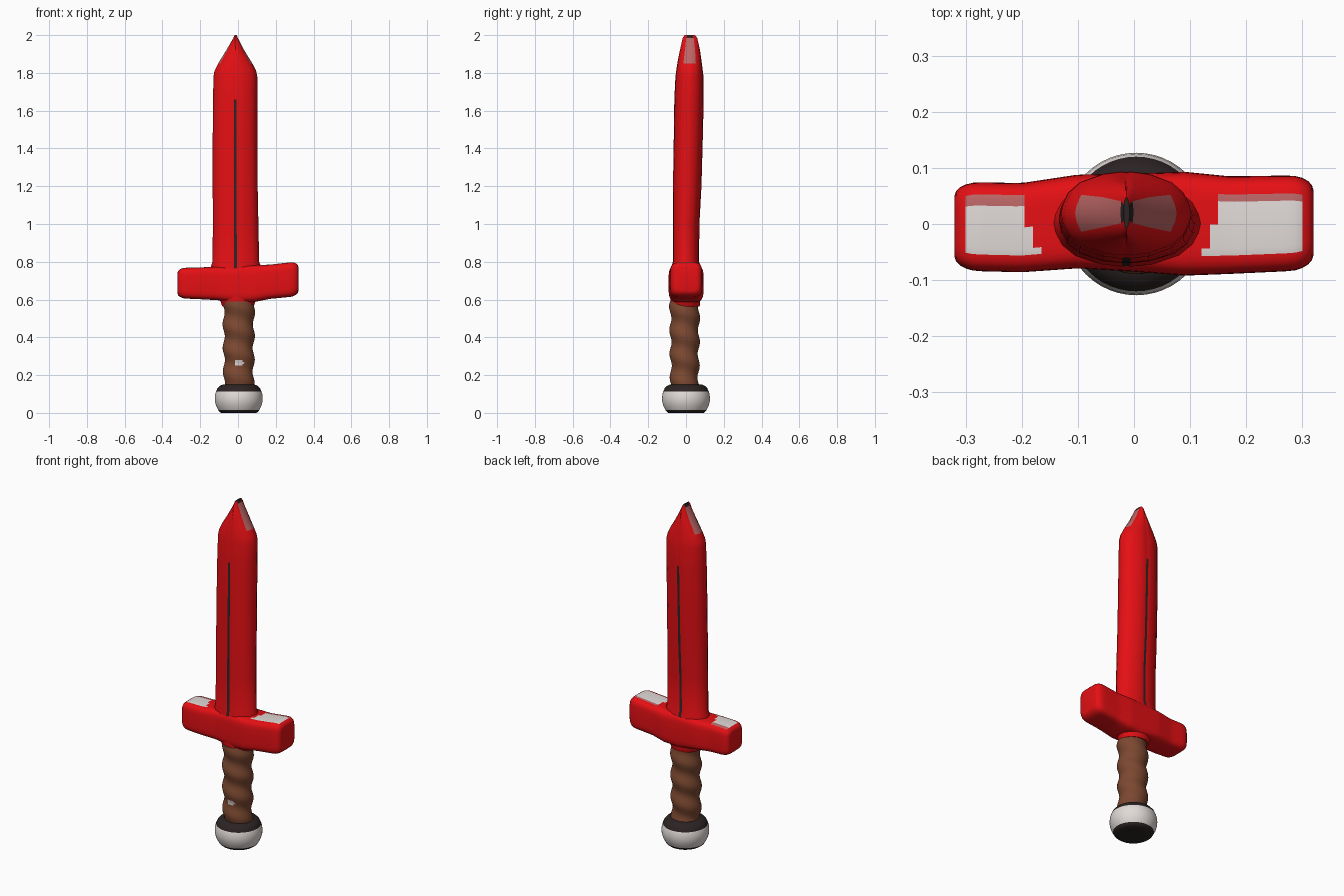
import bpy, bmesh, math
from mathutils import Vector

if "Cube" in bpy.data.objects:
    bpy.data.objects.remove(bpy.data.objects["Cube"])


def mat(name, rgb):
    m = bpy.data.materials.new(name)
    m.diffuse_color = (*rgb, 1)
    m.use_nodes = True
    m.node_tree.nodes["Principled BSDF"].inputs["Base Color"].default_value = m.diffuse_color
    return m


RED = mat("red", (0.78, 0.005, 0.007))
BROWN = mat("brown", (0.2, 0.065, 0.03))
DARK = mat("dark grey", (0.025, 0.017, 0.017))
WHITE = mat("off white", (0.75, 0.7, 0.68))
PINK = mat("worn pink", (0.5, 0.13, 0.13))


def loft(name, rings, mats, rule=lambda c, n: 0, angle=40):
    """Skin a list of closed rings, cap both ends, colour faces by rule."""
    bm = bmesh.new()
    vs = [[bm.verts.new(p) for p in r] for r in rings]
    n = len(rings[0])
    for a, b in zip(vs, vs[1:]):
        for j in range(n):
            k = (j + 1) % n
            bm.faces.new((a[j], a[k], b[k], b[j]))
    bm.faces.new(vs[0])
    bm.faces.new(vs[-1])
    bmesh.ops.recalc_face_normals(bm, faces=bm.faces)
    bm.normal_update()
    for f in bm.faces:
        f.material_index = rule(f.calc_center_median(), f.normal)
    me = bpy.data.meshes.new(name)
    bm.to_mesh(me)
    bm.free()
    for m in mats:
        me.materials.append(m)
    ob = bpy.data.objects.new(name, me)
    bpy.context.collection.objects.link(ob)
    bpy.context.view_layer.objects.active = ob
    ob.select_set(True)
    bpy.ops.object.shade_smooth_by_angle(angle=math.radians(angle))
    ob.select_set(False)
    return ob


def lerp(table, x):
    """Interpolate rows of (x, a, b, ...)."""
    if x <= table[0][0]:
        return table[0][1:]
    for p, q in zip(table, table[1:]):
        if x <= q[0]:
            t = (x - p[0]) / (q[0] - p[0])
            return [u + (v - u) * t for u, v in zip(p[1:], q[1:])]
    return table[-1][1:]


def ellipse(cx, cy, z, rx, ry, n=48, wave=lambda a: 0):
    out = []
    for i in range(n):
        a = math.tau * i / n
        w = wave(a)
        out.append((cx + (rx + w) * math.cos(a), cy + (ry + w) * math.sin(a), z))
    return out


# Blade: lens section with a fuller strip, lofted up to a chisel-shaped tip
QUARTER = [(0, .96), (.06, .985), (.35, .93), (.7, .74), (.88, .5), (.97, .22), (1, 0)]
SECTION = (QUARTER + [(u, -v) for u, v in QUARTER[-2::-1]]
           + [(-u, -v) for u, v in QUARTER[1:]] + [(-u, v) for u, v in QUARTER[-2:0:-1]])
BLADE = [  # z, x min, x max, y min, y max
    (.70, -.145, .125, -.078, .082), (.775, -.143, .122, -.077, .08),
    (.80, -.135, .112, -.071, .07), (1.0, -.133, .108, -.071, .072),
    (1.2, -.134, .104, -.07, .083), (1.45, -.134, .102, -.066, .09),
    (1.66, -.132, .102, -.063, .095), (1.78, -.13, .102, -.057, .094),
    (1.81, -.125, .096, -.053, .09), (1.85, -.105, .076, -.047, .085),
    (1.92, -.062, .033, -.033, .075), (1.985, -.024, -.001, -.018, .06),
    (2.0, -.018, -.008, -.008, .048)]


def blade_ring(row):
    z, x0, x1, y0, y1 = row
    cx, cy = -.014, (y0 + y1) / 2
    return [(cx + (u * (x1 - cx) if u > 0 else u * (cx - x0)),
             cy + v * (y1 - y0) / 2, z) for u, v in SECTION]


def blade_rule(c, n):
    x0, x1, y0, y1 = lerp(BLADE, c.z)
    inner = abs(c.y - (y0 + y1) / 2) < .25 * (y1 - y0)
    if c.z > 1.985 and (inner or n.z > .9):
        return 1
    if c.z > 1.85 and inner:
        return 2
    if c.z < 1.66 and abs(c.x + .014) < .006 and abs(n.y) > .7:
        return 1
    return 0


loft("blade", [blade_ring(r) for r in BLADE], [RED, DARK, PINK], blade_rule, 35)

# Crossguard: rounded-box section lofted along x, slightly crooked
GUARD = [  # x, z min, z max, y min, y max
    (-.32, .607, .768, -.083, .075), (-.2, .602, .77, -.086, .073),
    (-.1, .596, .775, -.079, .088), (0, .582, .782, -.085, .09),
    (.09, .588, .782, -.092, .093), (.17, .604, .785, -.089, .085),
    (.32, .618, .802, -.082, .087)]
ends = [0, .003, .01, .02, .033]
stations = ([-.32 + e for e in ends] + [-.27 + .015 * i for i in range(37)]
            + [.32 - e for e in reversed(ends)])


def guard_ring(x, n=40, power=.4):
    z0, z1, y0, y1 = lerp(GUARD, x)
    d = min(1, (.32 - abs(x)) / .045)
    s = .68 + .32 * math.sqrt(max(0, 1 - (1 - d) ** 2))
    ring = []
    for i in range(n):
        a = math.tau * i / n
        c, t = math.cos(a), math.sin(a)
        c = math.copysign(abs(c) ** power, c) if abs(c) > 1e-6 else 0
        t = math.copysign(abs(t) ** power, t) if abs(t) > 1e-6 else 0
        ring.append((x, (y0 + y1) / 2 + c * s * (y1 - y0) / 2,
                     (z0 + z1) / 2 + t * s * (z1 - z0) / 2))
    return ring


def guard_rule(c, n):
    slant = max(0, -c.y) * .8
    inside = -.305 < c.x < -.195 + slant or .155 - slant < c.x < .305
    if n.z > .6 and inside and -.052 < c.y < .053:
        return 2 if c.y > .035 else 1
    return 0


loft("crossguard", [guard_ring(x) for x in stations], [RED, WHITE, PINK], guard_rule)

# Collar under the crossguard
loft("collar", [ellipse(.0, -.003, z, rx, ry) for z, rx, ry in
                [(.562, .082, .072), (.57, .086, .076), (.59, .092, .078), (.63, .12, .08)]], [RED])

# Grip: wrapped handle with a shallow spiral wave
rings = []
for i in range(47):
    z = .13 + .01 * i
    rings.append(ellipse(.004, -.007, z, .078 + .006 * (z - .13), .073 + .008 * (z - .13),
                         wave=lambda a: .006 * math.sin(math.tau * z / .125 + a)))
loft("grip", rings, [BROWN, WHITE],
     lambda c, n: int(n.y < -.5 and ((c.x - .006) / .024) ** 2 + ((c.z - .265) / .019) ** 2 < 1))

# Pommel: turned knob with dark top and base
POMMEL = [(.06, 0), (.094, 0), (.104, .008), (.109, .016), (.12, .038), (.126, .06), (.127, .078),
          (.125, .098), (.12, .114), (.113, .13), (.102, .142), (.085, .15), (.06, .152)]


def pommel_rule(c, n):
    return int(c.z < .014 or c.z > .115)


loft("pommel", [ellipse(.004, 0, z, r, r) for r, z in POMMEL], [WHITE, DARK], pommel_rule)
